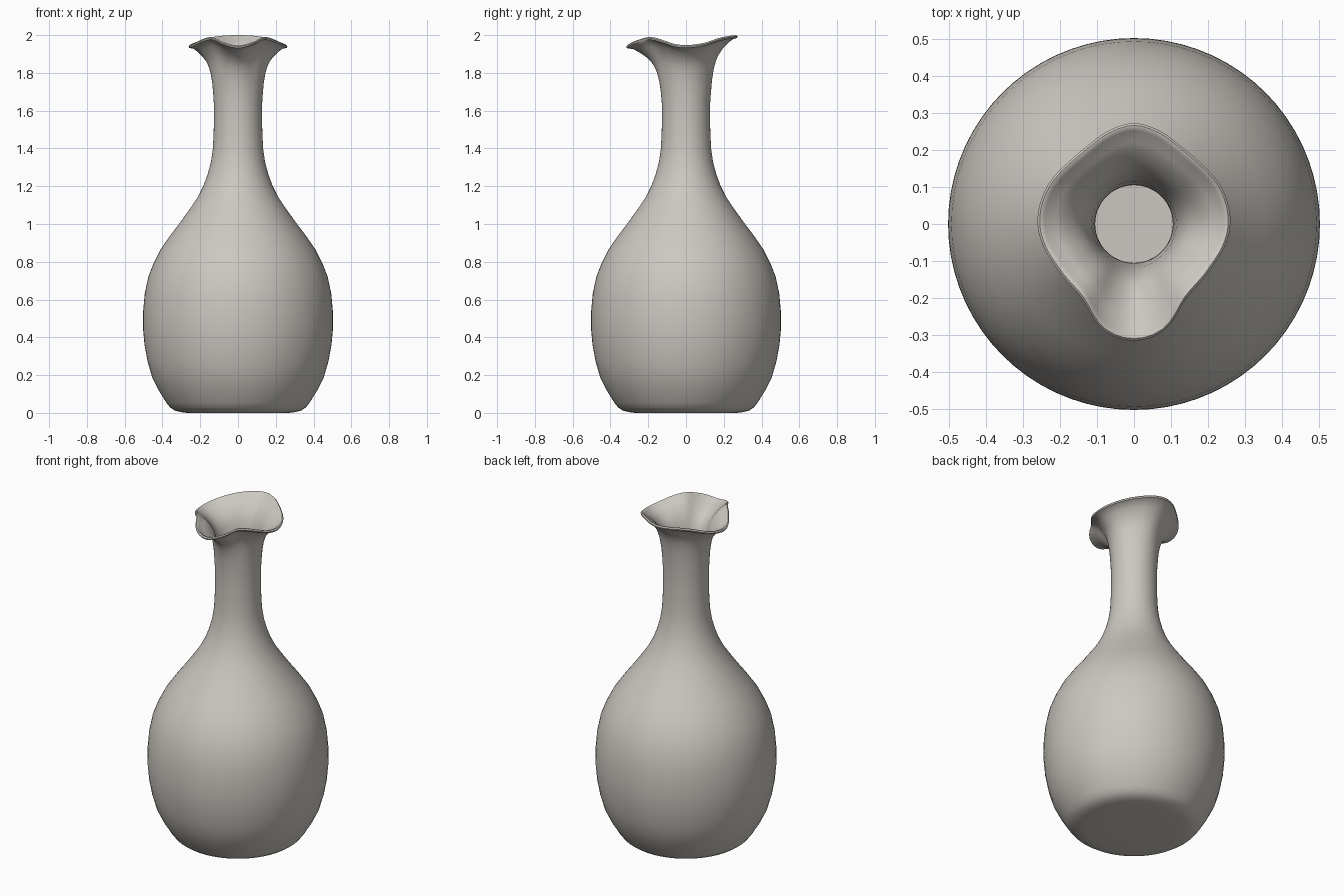
import bpy, bmesh, math

if "Cube" in bpy.data.objects:
    bpy.data.objects.remove(bpy.data.objects["Cube"])

SEG = 72
WALL = 0.022

# Rim outline by angle from the front spout: (degrees, radius, height)
RIM = [(0, .316, 1.945), (15, .301, 1.963), (35, .246, 1.99), (60, .241, 1.972),
       (75, .252, 1.954), (90, .261, 1.947), (110, .258, 1.957), (135, .244, 1.982),
       (150, .247, 1.992), (165, .262, 1.998), (180, .273, 2.0)]


def rim_at(deg):
    """Smooth (cubic) reading of the mirrored rim outline."""
    d = min(abs(deg), 360 - abs(deg))
    pts = ([(-a, r, z) for a, r, z in RIM[1:2]] + RIM
           + [(360 - a, r, z) for a, r, z in RIM[-2:-1]])
    i = 1
    while i < len(pts) - 3 and d > pts[i + 1][0]:
        i += 1
    p0, p1, p2, p3 = pts[i - 1:i + 3]
    h = p2[0] - p1[0]
    t = (d - p1[0]) / h
    out = []
    for k in (1, 2):
        m1 = (p2[k] - p0[k]) / (p2[0] - p0[0]) * h
        m2 = (p3[k] - p1[k]) / (p3[0] - p1[0]) * h
        out.append((2*t**3 - 3*t**2 + 1) * p1[k] + (t**3 - 2*t**2 + t) * m1
                   + (3*t**2 - 2*t**3) * p2[k] + (t**3 - t**2) * m2)
    return out


# Round body and neck: (radius, height)
BODY = [(.30, .004), (.335, .012), (.36, .03), (.38, .055), (.42, .12), (.455, .19),
        (.478, .27), (.495, .36), (.503, .45), (.502, .54), (.494, .63), (.475, .72),
        (.448, .79), (.41, .865), (.358, .94), (.305, 1.01), (.255, 1.08), (.215, 1.14),
        (.184, 1.2), (.16, 1.265), (.143, 1.33), (.133, 1.40), (.129, 1.48),
        (.127, 1.56), (.128, 1.64)]
# Flare blending from the neck to the rim: (height share, radius share)
FLARE = [(0, .03), (.2, .065), (.4, .13), (.53, .20), (.64, .29), (.75, .44),
         (.84, .61), (.92, .80)]

rings = []   # functions of angle giving (radius, height)


def round_ring(r, z):
    return lambda deg: (r, z)


def flare_ring(b, a, inset=0, drop=0):
    def ring(deg):
        R, Z = rim_at(deg)
        return .128 + (R - .128) * a - inset, 1.7 + (Z - 1.7) * b - drop
    return ring


rings += [round_ring(.15, 0), round_ring(.27, 0)]
rings += [round_ring(r, z) for r, z in BODY]
rings += [flare_ring(b, a) for b, a in FLARE]
# rounded lip
rings += [flare_ring(1, 1, .002, .014), flare_ring(1, 1, 0, .006),
          flare_ring(1, 1, .006, 0), flare_ring(1, 1, .014, .001),
          flare_ring(1, 1, .02, .008)]
# inside wall and floor
rings += [flare_ring(b, a, WALL) for b, a in reversed(FLARE)]
rings += [round_ring(r - WALL, z) for r, z in reversed(BODY[3:])]
rings += [round_ring(.32, .03), round_ring(.15, .025)]

bm = bmesh.new()
loops = []
for ring in rings:
    loop = []
    for i in range(SEG):
        deg = 360 * i / SEG
        r, z = ring(deg)
        a = math.radians(deg)
        loop.append(bm.verts.new((r * math.sin(a), -r * math.cos(a), z)))
    loops.append(loop)
for lo, up in zip(loops, loops[1:]):
    for i in range(SEG):
        j = (i + 1) % SEG
        bm.faces.new((lo[i], lo[j], up[j], up[i]))
bm.faces.new(loops[0][::-1])
bm.faces.new(loops[-1])
bmesh.ops.recalc_face_normals(bm, faces=bm.faces)

mesh = bpy.data.meshes.new("vase")
bm.to_mesh(mesh)
bm.free()
vase = bpy.data.objects.new("vase", mesh)
bpy.context.collection.objects.link(vase)

clay = bpy.data.materials.new("pale grey clay")
clay.diffuse_color = (.6, .57, .53, 1)
clay.use_nodes = True
clay.node_tree.nodes["Principled BSDF"].inputs["Base Color"].default_value = clay.diffuse_color
mesh.materials.append(clay)

bpy.context.view_layer.objects.active = vase
vase.select_set(True)
bpy.ops.object.shade_smooth_by_angle(angle=math.radians(50))
